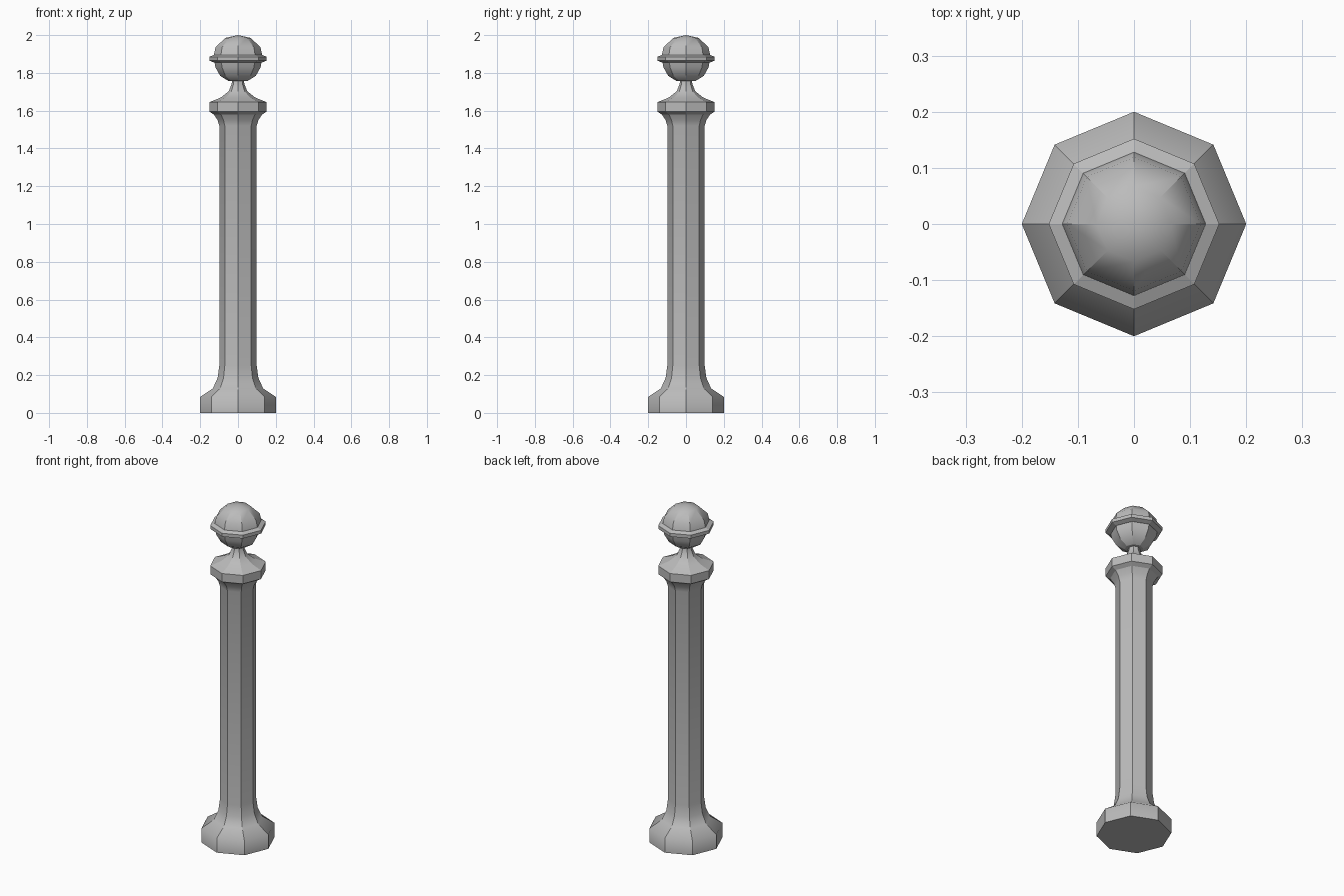
import bpy
import bmesh
from math import cos, sin, tau

SIDES = 8

cube = bpy.data.objects.get("Cube")
if cube:
    bpy.data.objects.remove(cube, do_unlink=True)

metal = bpy.data.materials.new("grey_metal")
metal.use_nodes = True
grey = (0.5, 0.5, 0.5, 1)
metal.diffuse_color = grey
metal.node_tree.nodes["Principled BSDF"].inputs["Base Color"].default_value = grey


def lathe(name, profile, soft=True):
    """Turn (radius, height) points into a closed octagonal part.
    Soft parts are smooth along the profile but keep their vertical arrises."""
    bm = bmesh.new()
    rings = []
    for r, z in profile:
        if r == 0:
            rings.append([bm.verts.new((0, 0, z))] * SIDES)
        else:
            rings.append([bm.verts.new((r * cos(tau * i / SIDES), r * sin(tau * i / SIDES), z))
                          for i in range(SIDES)])
    for low, high in zip(rings, rings[1:]):
        for i in range(SIDES):
            j = (i + 1) % SIDES
            corners = [low[i], low[j], high[j], high[i]]
            bm.faces.new(list(dict.fromkeys(corners)))
    # Flat caps on open ends
    caps = []
    if profile[0][0]:
        caps.append(bm.faces.new(rings[0][::-1]))
    if profile[-1][0]:
        caps.append(bm.faces.new(rings[-1]))
    for face in bm.faces:
        face.smooth = soft and face not in caps
    for edge in bm.edges:
        a, b = edge.verts
        meridian = abs(a.co.z - b.co.z) > 1e-5
        on_cap = any(f in caps for f in edge.link_faces)
        tip = min(a.co.xy.length, b.co.xy.length) < 1e-5
        edge.smooth = not (on_cap or (meridian and not tip))
    mesh = bpy.data.meshes.new(name)
    bm.to_mesh(mesh)
    bm.free()
    mesh.materials.append(metal)
    obj = bpy.data.objects.new(name, mesh)
    bpy.context.collection.objects.link(obj)
    return obj


# Foot sweeping up into the shaft, flared again below the collar
lathe("post_shaft", [(0.2, 0), (0.2, 0.085), (0.133, 0.13), (0.108, 0.185), (0.099, 0.25),
                     (0.099, 1.52), (0.108, 1.55), (0.128, 1.58)])

# Collar with a chamfered underside
lathe("collar", [(0.128, 1.58), (0.152, 1.595), (0.152, 1.645)], soft=False)

# Concave neck carrying the ball
lathe("neck", [(0.152, 1.645), (0.09, 1.67), (0.05, 1.702), (0.034, 1.74), (0.031, 1.765)])

# Ball finial in two halves, with a band round its middle
lathe("ball_lower", [(0.05, 1.757), (0.094, 1.784), (0.12, 1.83), (0.127, 1.875)])
lathe("ball_band", [(0.127, 1.855), (0.152, 1.865), (0.152, 1.885), (0.129, 1.895)], soft=False)
lathe("ball_upper", [(0.129, 1.89), (0.119, 1.936), (0.067, 1.985), (0, 2.0)])
